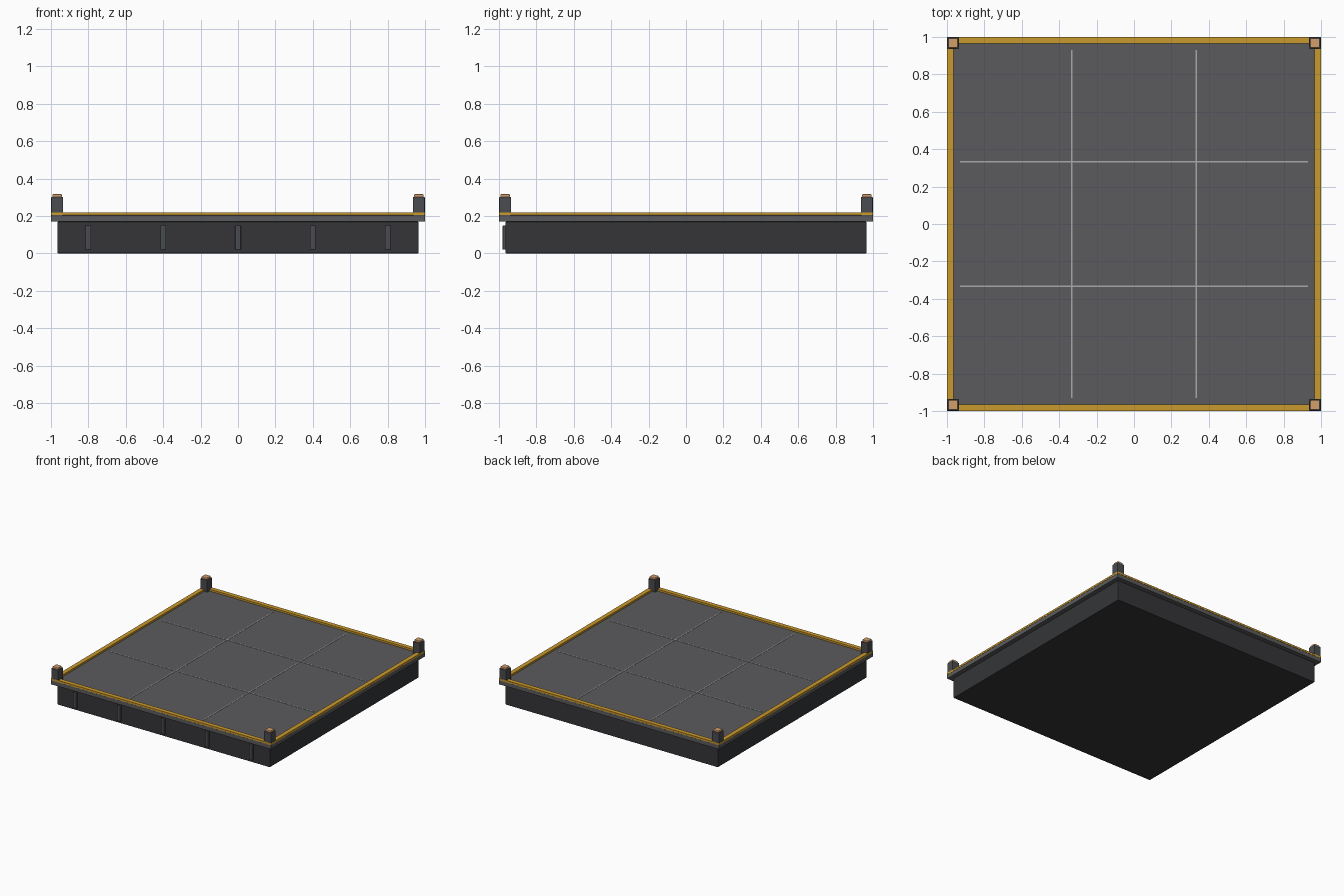
import bpy

if "Cube" in bpy.data.objects:
    bpy.data.objects.remove(bpy.data.objects["Cube"])


def material(name, rgb):
    m = bpy.data.materials.new(name)
    m.diffuse_color = (*rgb, 1)
    m.use_nodes = True
    m.node_tree.nodes["Principled BSDF"].inputs["Base Color"].default_value = m.diffuse_color
    return m


DARK = material("dark_base", (0.035, 0.036, 0.04))
DECK = material("deck_grey", (0.105, 0.105, 0.11))
POST = material("post_grey", (0.07, 0.072, 0.08))
SEAM = material("seam_grey", (0.4, 0.4, 0.4))
GOLD = material("gold", (0.6, 0.32, 0.025))
COPPER = material("copper", (0.65, 0.35, 0.15))


def box(name, x, y, z, mat, bevel=0.0):
    """Box from (min, max) ranges on each axis."""
    bpy.ops.mesh.primitive_cube_add(size=1, location=[(a + b) / 2 for a, b in (x, y, z)])
    ob = bpy.context.object
    ob.name = name
    ob.scale = [b - a for a, b in (x, y, z)]
    bpy.ops.object.transform_apply(location=False, rotation=False, scale=True)
    ob.data.materials.append(mat)
    if bevel:
        mod = ob.modifiers.new("Bevel", 'BEVEL')
        mod.width = bevel
        mod.segments = 2
    return ob


def around(c, h):
    return (c - h, c + h)


# plinth and overhanging deck
box("plinth", (-0.965, 0.965), (-0.965, 0.965), (0, 0.17), DARK, 0.004)
box("deck", (-1, 1), (-1, 1), (0.17, 0.205), DECK, 0.003)

# gold border strips
for s, label in ((-1, "low"), (1, "high")):
    box(f"trim_x_{label}", (-1, 1), around(s * 0.982, 0.018), (0.205, 0.22), GOLD)
    box(f"trim_y_{label}", around(s * 0.982, 0.018), (-0.964, 0.964), (0.205, 0.22), GOLD)

# thin seams dividing the deck into nine panels
for s, label in ((-1, "low"), (1, "high")):
    box(f"seam_x_{label}", (-0.93, 0.93), around(s * 0.333, 0.004), (0.2, 0.2075), SEAM)
    box(f"seam_y_{label}", around(s * 0.333, 0.004), (-0.93, 0.93), (0.2, 0.207), SEAM)

# corner posts with copper caps
for sx in (-1, 1):
    for sy in (-1, 1):
        cx, cy = sx * 0.967, sy * 0.967
        box("corner_post", around(cx, 0.032), around(cy, 0.032), (0.2, 0.302), POST, 0.004)
        box("post_cap", around(cx, 0.025), around(cy, 0.025), (0.3, 0.317), COPPER, 0.004)

# upright ribs on the front of the plinth
for i in range(5):
    box("front_rib", around(-0.8 + 0.4 * i, 0.015), (-0.98, -0.96), (0.02, 0.15), POST, 0.003)
